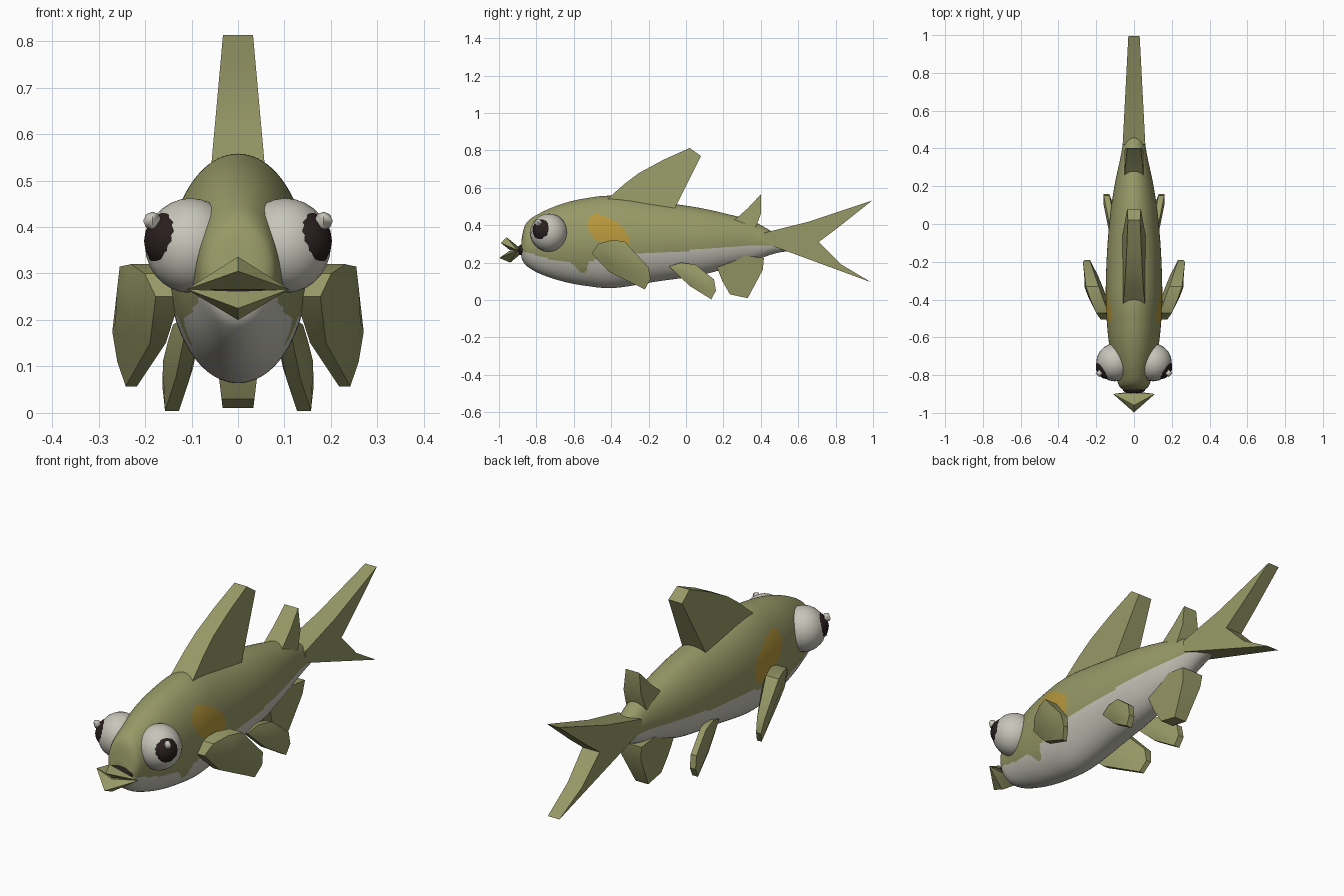
import bpy, bmesh, math
from mathutils import Vector

if "Cube" in bpy.data.objects:
    bpy.data.objects.remove(bpy.data.objects["Cube"])


def material(name, rgb):
    m = bpy.data.materials.new(name)
    m.diffuse_color = (*rgb, 1)
    m.use_nodes = True
    m.node_tree.nodes["Principled BSDF"].inputs["Base Color"].default_value = m.diffuse_color
    return m


OLIVE = material("olive", (0.31, 0.32, 0.135))
CREAM = material("pale_grey", (0.57, 0.56, 0.49))
DARK = material("dark_brown", (0.022, 0.013, 0.013))
ORANGE = material("ochre", (0.47, 0.31, 0.045))


def finish(name, bm, mats, angle=40):
    bmesh.ops.recalc_face_normals(bm, faces=bm.faces)
    me = bpy.data.meshes.new(name)
    bm.to_mesh(me)
    bm.free()
    ob = bpy.data.objects.new(name, me)
    bpy.context.collection.objects.link(ob)
    for m in mats:
        me.materials.append(m)
    bpy.ops.object.select_all(action='DESELECT')
    ob.select_set(True)
    bpy.context.view_layer.objects.active = ob
    bpy.ops.object.shade_smooth_by_angle(angle=math.radians(angle))
    return ob


def linear(keys, y):
    for (a, va), (b, vb) in zip(keys, keys[1:]):
        if y <= b:
            return va + (vb - va) * max(0, (y - a) / (b - a))
    return keys[-1][1]


def curve(p0, p1, p2, p3, t):
    return 0.5 * (2 * p1 + (p2 - p0) * t + (2 * p0 - 5 * p1 + 4 * p2 - p3) * t * t
                  + (3 * p1 - p0 - 3 * p2 + p3) * t ** 3)


# Body: stations of y, top, bottom, half width
STATIONS = [Vector(s) for s in (
    (-0.88, 0.32, 0.225, 0.05), (-0.855, 0.41, 0.185, 0.08), (-0.78, 0.465, 0.14, 0.1),
    (-0.66, 0.515, 0.1, 0.128), (-0.53, 0.545, 0.075, 0.143), (-0.38, 0.557, 0.065, 0.15),
    (-0.15, 0.525, 0.1, 0.143), (0.06, 0.495, 0.13, 0.125), (0.22, 0.46, 0.17, 0.1),
    (0.36, 0.42, 0.21, 0.07), (0.48, 0.355, 0.25, 0.05), (0.58, 0.305, 0.265, 0.025))]
BELLY = [(-0.88, 0.262), (-0.7, 0.21), (-0.6, 0.195), (-0.57, 0.15), (-0.54, 0.14), (-0.52, 0.2),
         (-0.46, 0.23), (-0.3, 0.24), (-0.11, 0.255), (0.18, 0.278), (0.4, 0.292), (0.6, 0.285)]


def build_body():
    bm, rings, sides, steps = bmesh.new(), [], 112, 14
    n = len(STATIONS)
    for i in range(n - 1):
        pts = [STATIONS[min(max(i + k, 0), n - 1)] for k in (-1, 0, 1, 2)]
        for s in range(steps + (i == n - 2)):
            y, top, bot, w = curve(*pts, s / steps)
            rings.append([bm.verts.new((
                w * math.sin(2 * math.pi * j / sides), y,
                (top + bot) / 2 + (top - bot) / 2 * math.cos(2 * math.pi * j / sides)))
                for j in range(sides)])
    for a, b in zip(rings, rings[1:]):
        for j in range(sides):
            k = (j + 1) % sides
            bm.faces.new((a[j], a[k], b[k], b[j]))
    for r in (rings[0], rings[-1]):
        bm.faces.new(r)
    # pale belly below a wavy line, ochre patch on each flank
    for f in bm.faces:
        c = f.calc_center_median()
        u = (c.y + 0.415) * 0.8 - (c.z - 0.36) * 0.6
        v = (c.y + 0.415) * 0.6 + (c.z - 0.36) * 0.8
        if c.z < linear(BELLY, c.y):
            f.material_index = 1
        elif abs(u / 0.125) ** 2.5 + abs(v / 0.068) ** 2.5 < 1:
            f.material_index = 2
    finish("body", bm, (OLIVE, CREAM, ORANGE))


def fin(name, outline, mid, half, bulge=None):
    """Plate in the y-z plane; mid and half give centre x and half thickness."""
    bm, layers = bmesh.new(), []
    n = len(outline)
    cy, cz = (sum(p[i] for p in outline) / n for i in (0, 1))
    sets = [(1, -1), (1, 1)]
    if bulge:
        sets = [(0.5, -bulge)] + sets + [(0.5, bulge)]
    for scale, side in sets:
        pts = [(cy + (y - cy) * scale, cz + (z - cz) * scale) for y, z in outline]
        layers.append([bm.verts.new((mid(y, z) + side * half(y, z), y, z)) for y, z in pts])
    for a, b in zip(layers, layers[1:]):
        for j in range(n):
            k = (j + 1) % n
            bm.faces.new((a[j], a[k], b[k], b[j]))
    bm.faces.new(layers[0])
    bm.faces.new(layers[-1])
    return finish(name, bm, (OLIVE,), 35)


def mirror(ob):
    ob.modifiers.new("mirror", 'MIRROR')


def sphere(name, loc, size, mat, u=20, v=14):
    bm = bmesh.new()
    bmesh.ops.create_uvsphere(bm, u_segments=u, v_segments=v, radius=1)
    for p in bm.verts:
        p.co = Vector(loc) + Vector(a * b for a, b in zip(p.co, size))
    return finish(name, bm, (mat,), 50)


build_body()

# Fins on the centre line
zero = lambda y, z: 0
fin("dorsal_fin", [(-0.42, 0.54), (-0.33, 0.62), (-0.25, 0.68), (-0.12, 0.75), (0.02, 0.813),
                   (0.08, 0.77), (-0.06, 0.49), (-0.25, 0.46)],
    zero, lambda y, z: 0.056 - 0.09 * (z - 0.55))
fin("rear_dorsal_fin", [(0.25, 0.42), (0.33, 0.49), (0.4, 0.565), (0.402, 0.465), (0.37, 0.38)],
    zero, lambda y, z: 0.05 - 0.1 * (z - 0.42))
fin("tail_fin", [(0.42, 0.36), (0.66, 0.42), (0.995, 0.532), (0.81, 0.385), (0.71, 0.31),
                 (0.83, 0.19), (0.99, 0.095), (0.61, 0.235), (0.42, 0.305)],
    zero, lambda y, z: 0.06 - 0.052 * (y - 0.42))
fin("anal_fin", [(0.165, 0.175), (0.195, 0.1), (0.235, 0.03), (0.33, 0.01), (0.41, 0.16),
                 (0.417, 0.225), (0.3, 0.24)],
    zero, lambda y, z: 0.033 + 0.12 * (z - 0.01))

# Paired fins
mirror(fin("pectoral_fin", [(-0.505, 0.25), (-0.47, 0.3), (-0.4, 0.32), (-0.33, 0.315), (-0.2, 0.175),
                            (-0.19, 0.11), (-0.22, 0.057), (-0.41, 0.15)],
           lambda y, z: 0.152 + 0.36 * (y + 0.5) + 0.12 * (z - 0.25),
           lambda y, z: 0.012 + 0.1 * max(0, z - 0.1), 1.7))
mirror(fin("pelvic_fin", [(-0.09, 0.18), (-0.03, 0.2), (0.05, 0.19), (0.15, 0.11), (0.16, 0.05),
                          (0.135, 0.004), (0.02, 0.075)],
           lambda y, z: 0.107 + 0.2 * (y + 0.04), lambda y, z: 0.015, 1.7))

# Eyes
mirror(sphere("eyeball", (0.102, -0.733, 0.36), (0.098, 0.1, 0.102), CREAM))
mirror(sphere("pupil", (0.136, -0.757, 0.37), (0.068, 0.066, 0.068), DARK, 14, 10))
mirror(sphere("eye_glint", (0.184, -0.79, 0.413), (0.02, 0.02, 0.02), CREAM, 4, 4))

# Mouth
sphere("mouth_inside", (0, -0.875, 0.268), (0.06, 0.025, 0.03), DARK)
for name, section in (
        ("upper_lip", [(-0.99, 0.305), (-0.96, 0.336), (-0.89, 0.28), (-0.94, 0.266)]),
        ("lower_lip", [(-0.998, 0.225), (-0.94, 0.2), (-0.885, 0.245), (-0.945, 0.262)])):
    bm = bmesh.new()
    ring = [bm.verts.new((0, y, z)) for y, z in section]
    for x in (-0.11, 0.11):
        corner = bm.verts.new((x, -0.9, 0.266))
        for j in range(4):
            bm.faces.new((ring[j], ring[(j + 1) % 4], corner))
    finish(name, bm, (OLIVE,), 50)
